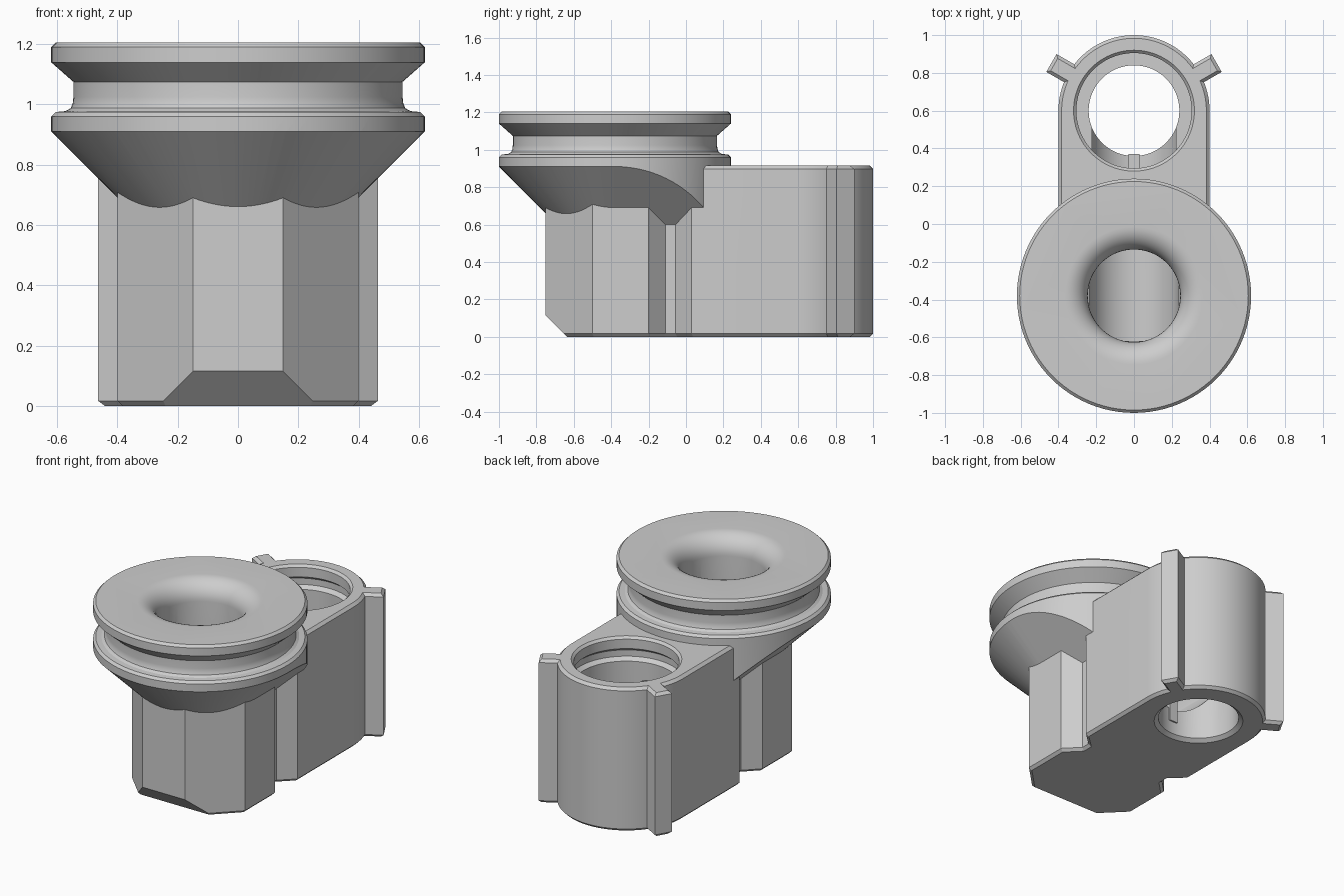
import bpy, bmesh
from math import sin, cos, pi, radians, asin
from mathutils import Matrix

if "Cube" in bpy.data.objects:
    bpy.data.objects.remove(bpy.data.objects["Cube"], do_unlink=True)

SPOOL_Y, BORE_Y = -0.38, 0.6
SEG = 96

grey = bpy.data.materials.new("plain_grey")
grey.use_nodes = True
grey.diffuse_color = (0.61, 0.61, 0.61, 1)
grey.node_tree.nodes["Principled BSDF"].inputs["Base Color"].default_value = (0.61, 0.61, 0.61, 1)


def loft(name, rings, chamfer=0):
    """Closed solid through rings of equal point count, with optional chamfered ends."""
    bm = bmesh.new()
    vs = [[bm.verts.new(p) for p in ring] for ring in rings]
    n = len(vs[0])
    for a, b in zip(vs, vs[1:]):
        for i in range(n):
            j = (i + 1) % n
            bm.faces.new((a[i], a[j], b[j], b[i]))
    ends = [bm.faces.new(vs[0][::-1]), bm.faces.new(vs[-1])]
    bmesh.ops.recalc_face_normals(bm, faces=bm.faces)
    if chamfer:
        rim = [e for f in ends for e in f.edges]
        bmesh.ops.bevel(bm, geom=rim, offset=chamfer, segments=1, affect='EDGES', profile=0.5)
    mesh = bpy.data.meshes.new(name)
    bm.to_mesh(mesh)
    bm.free()
    mesh.materials.append(grey)
    obj = bpy.data.objects.new(name, mesh)
    bpy.context.collection.objects.link(obj)
    return obj


def prism(name, outline, z0, z1, chamfer=0):
    return loft(name, [[(x, y, z) for x, y in outline] for z in (z0, z1)], chamfer)


def lathe(name, profile, y):
    angles = [2 * pi * i / SEG for i in range(SEG)]
    return loft(name, [[(r * cos(a), y + r * sin(a), z) for a in angles] for r, z in profile])


def boolean(target, tool, operation):
    mod = target.modifiers.new(tool.name, 'BOOLEAN')
    mod.operation = operation
    mod.solver = 'EXACT'
    mod.object = tool
    bpy.context.view_layer.objects.active = target
    bpy.ops.object.modifier_apply(modifier=mod.name)
    bpy.data.objects.remove(tool, do_unlink=True)


def polar(r, a):
    return (r * cos(a), BORE_Y + r * sin(a))


# Body outline: faceted front, side notches, round back with two lugs
half = [(0.15, -0.75), (0.4, -0.5), (0.4, -0.2), (0.31, -0.11), (0.31, -0.055), (0.4, 0.03)]
lug, width, reach = radians(30), 0.0545, 0.505
root = asin(width / 0.4)
half += [polar(0.4, (lug - root) * i / 10) for i in range(11)]
for side in (-1, 1):
    half.append((reach * cos(lug) - side * width * sin(lug),
                 BORE_Y + reach * sin(lug) + side * width * cos(lug)))
half += [polar(0.4, lug + root + (pi / 2 - lug - root) * i / 24) for i in range(25)]
outline = half + [(-x, y) for x, y in half[-2::-1]]
body = prism("spool_housing", outline, 0, 0.915, chamfer=0.017)

# Large sloped cut at the front foot
wedge = [(-0.9, 0.265), (-0.535, -0.1), (-0.9, -0.1)]
boolean(body, loft("foot_cut", [[(x, y, z) for y, z in wedge] for x in (-1, 1)]), 'DIFFERENCE')

# Grooved spool head, trimmed below by a cone that runs straight towards the back
head = lathe("spool_head", [(0.62, 0.5), (0.62, 0.96), (0.605, 0.975), (0.572, 0.978),
                            (0.555, 0.988), (0.548, 1.005), (0.546, 1.025), (0.546, 1.075),
                            (0.62, 1.14), (0.62, 1.19), (0.605, 1.205)], SPOOL_Y)


def flare_ring(r, z):
    front = [pi + 2 * pi * i / SEG for i in range(SEG // 2 + 1)]
    return [(r * cos(a), SPOOL_Y + r * sin(a), z) for a in front] + [(r, 0.6, z), (-r, 0.6, z)]


boolean(head, loft("flare", [flare_ring(z - 0.291, z) for z in (0.45, 1.4)]), 'INTERSECT')
boolean(body, head, 'UNION')

# Funnel mouth with a rounded lip
lip = 0.12
funnel = [(0.245, 0.42)]
funnel += [(0.245 + lip * (1 - cos(t)), 1.085 + lip * sin(t))
           for t in [pi / 2 * i / 10 for i in range(11)]]
boolean(body, lathe("funnel", funnel + [(0.245 + lip, 1.3)], SPOOL_Y), 'DIFFERENCE')

# Back bore: stepped seat with a ring groove
boolean(body, lathe("bore", [(0.265, -0.1), (0.265, 0), (0.24, 0.02), (0.24, 0.5), (0.305, 0.5),
                             (0.305, 0.76), (0.33, 0.78), (0.33, 0.82), (0.305, 0.84),
                             (0.305, 0.9), (0.32, 0.915), (0.32, 1.0)], BORE_Y), 'DIFFERENCE')

# Cross channel joining funnel and bore
channel = lathe("channel", [(0.237, 0), (0.237, 1.22)], 0)
channel.data.transform(Matrix.Translation((0, -0.62, 0.42)) @ Matrix.Rotation(-pi / 2, 4, 'X'))
boolean(body, channel, 'DIFFERENCE')

# Small key tab at the front of the bore
key = [(-0.03, 0.27), (0.03, 0.27), (0.03, 0.37), (-0.03, 0.37)]
boolean(body, prism("key_tab", key, 0.1, 0.52), 'UNION')

bpy.ops.object.select_all(action='DESELECT')
body.select_set(True)
bpy.context.view_layer.objects.active = body
bpy.ops.object.shade_smooth_by_angle(angle=radians(25))
